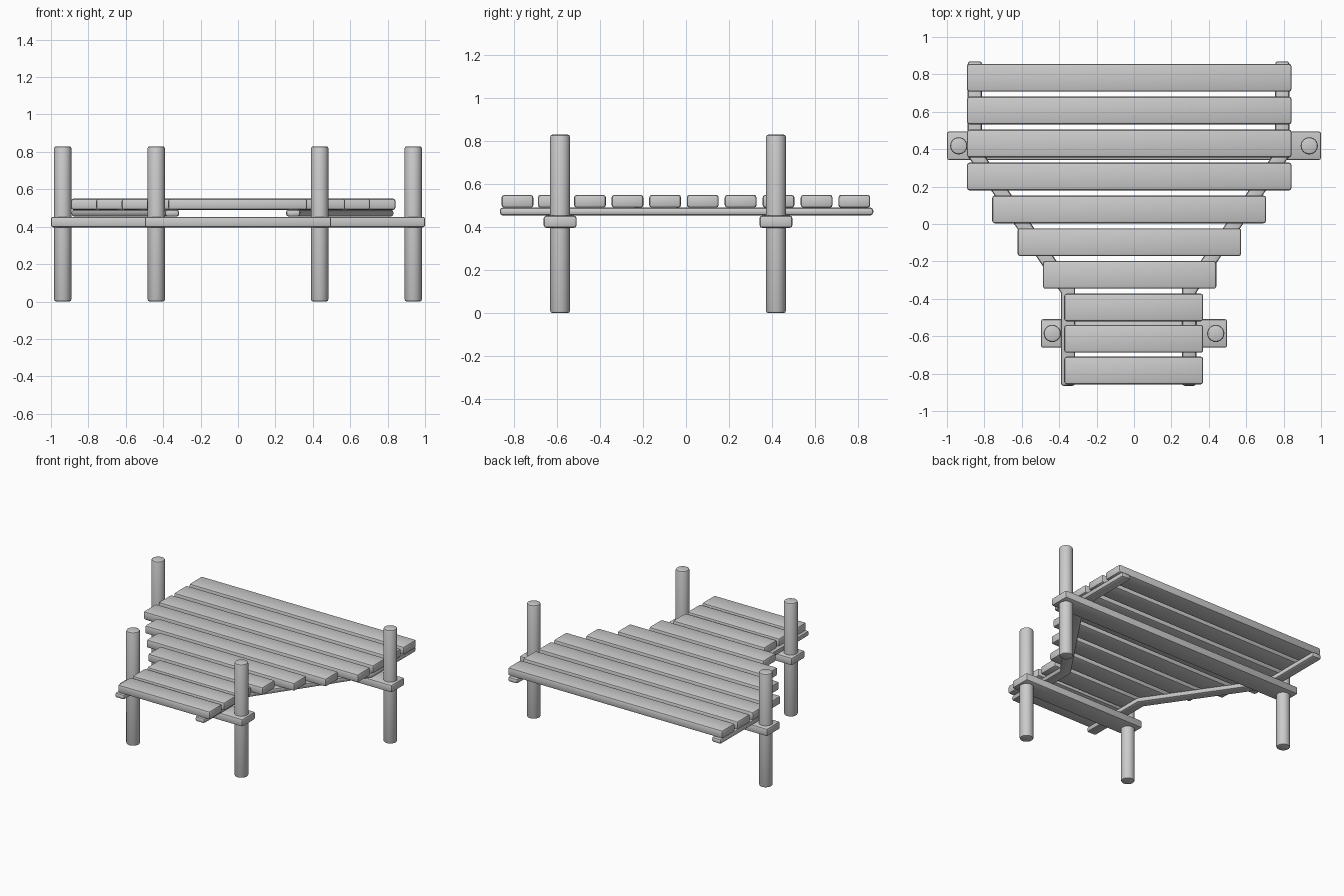
import bpy, bmesh, math
from mathutils import Vector

if "Cube" in bpy.data.objects:
    bpy.data.objects.remove(bpy.data.objects["Cube"])


def finish(name, bm, bevel, segments=2):
    # turn a bmesh into a named object with softly rounded edges
    bmesh.ops.recalc_face_normals(bm, faces=bm.faces)
    edges = [e for e in bm.edges if e.calc_face_angle(0) > math.radians(50)]
    bmesh.ops.bevel(bm, geom=edges, offset=bevel, segments=segments,
                    profile=0.5, affect='EDGES', clamp_overlap=True)
    for f in bm.faces:
        f.smooth = False
    mesh = bpy.data.meshes.new(name)
    bm.to_mesh(mesh)
    bm.free()
    ob = bpy.data.objects.new(name, mesh)
    bpy.context.collection.objects.link(ob)
    bpy.ops.object.select_all(action='DESELECT')
    bpy.context.view_layer.objects.active = ob
    ob.select_set(True)
    bpy.ops.object.shade_smooth_by_angle(angle=math.radians(35))
    return ob


def box(name, x0, x1, y0, y1, z0, z1, bevel=0.01):
    bm = bmesh.new()
    bmesh.ops.create_cube(bm, size=1)
    for v in bm.verts:
        v.co = ((x0 + x1) / 2 + v.co.x * (x1 - x0),
                (y0 + y1) / 2 + v.co.y * (y1 - y0),
                (z0 + z1) / 2 + v.co.z * (z1 - z0))
    return finish(name, bm, bevel)


def post(name, x, y, height=0.83, r=0.046):
    bm = bmesh.new()
    bmesh.ops.create_cone(bm, cap_ends=True, segments=24,
                          radius1=r, radius2=r, depth=height)
    bmesh.ops.translate(bm, verts=bm.verts, vec=(x, y, height / 2))
    return finish(name, bm, 0.011)


def rail(name, path, width, z0, z1):
    # mitred strip along a bent path, extruded upwards
    pts = [Vector(p) for p in path]
    left, right = [], []
    for i, p in enumerate(pts):
        dirs = []
        if i > 0:
            dirs.append((p - pts[i - 1]).normalized())
        if i < len(pts) - 1:
            dirs.append((pts[i + 1] - p).normalized())
        t = sum(dirs, Vector((0, 0))).normalized()
        n = Vector((-t.y, t.x))
        off = n * (width / 2 / t.dot(dirs[0]))
        left.append(p + off)
        right.append(p - off)
    bm = bmesh.new()
    a = [bm.verts.new((p.x, p.y, z0)) for p in left]
    b = [bm.verts.new((p.x, p.y, z0)) for p in right]
    faces = [bm.faces.new((a[i], b[i], b[i + 1], a[i + 1])) for i in range(len(pts) - 1)]
    ext = bmesh.ops.extrude_face_region(bm, geom=faces, use_keep_orig=True)
    bmesh.ops.translate(bm, vec=(0, 0, z1 - z0),
                        verts=[g for g in ext['geom'] if isinstance(g, bmesh.types.BMVert)])
    return finish(name, bm, 0.014)


# deck planks: centre y, left x, right x
planks = [(0.782, -0.893, 0.842), (0.607, -0.893, 0.842), (0.430, -0.893, 0.842),
          (0.254, -0.893, 0.842), (0.078, -0.758, 0.706), (-0.097, -0.622, 0.573),
          (-0.272, -0.487, 0.44), (-0.446, -0.373, 0.37), (-0.614, -0.373, 0.37),
          (-0.783, -0.373, 0.37)]
for i, (y, x0, x1) in enumerate(planks):
    box(f"deck_plank_{i + 1}", x0, x1, y - 0.074, y + 0.074, 0.49, 0.55, 0.013)

# bent rails under the planks, mirrored about the deck's centre line
for side, s in (("left", -1), ("right", 1)):
    cx = -0.029
    path = [(cx + s * dx, y) for dx, y in
            ((0.822, 0.87), (0.822, 0.375), (0.324, -0.355), (0.324, -0.865))]
    rail(f"{side}_rail", path, 0.076, 0.454, 0.491)

# cross beams and the posts that carry them
for name, half, px, y in (("back", 1.0, 0.937, 0.418), ("front", 0.498, 0.437, -0.585)):
    box(f"{name}_beam", -half, half, y - 0.076, y + 0.076, 0.397, 0.453, 0.011)
    post(f"{name}_left_post", -px, y)
    post(f"{name}_right_post", px, y)
